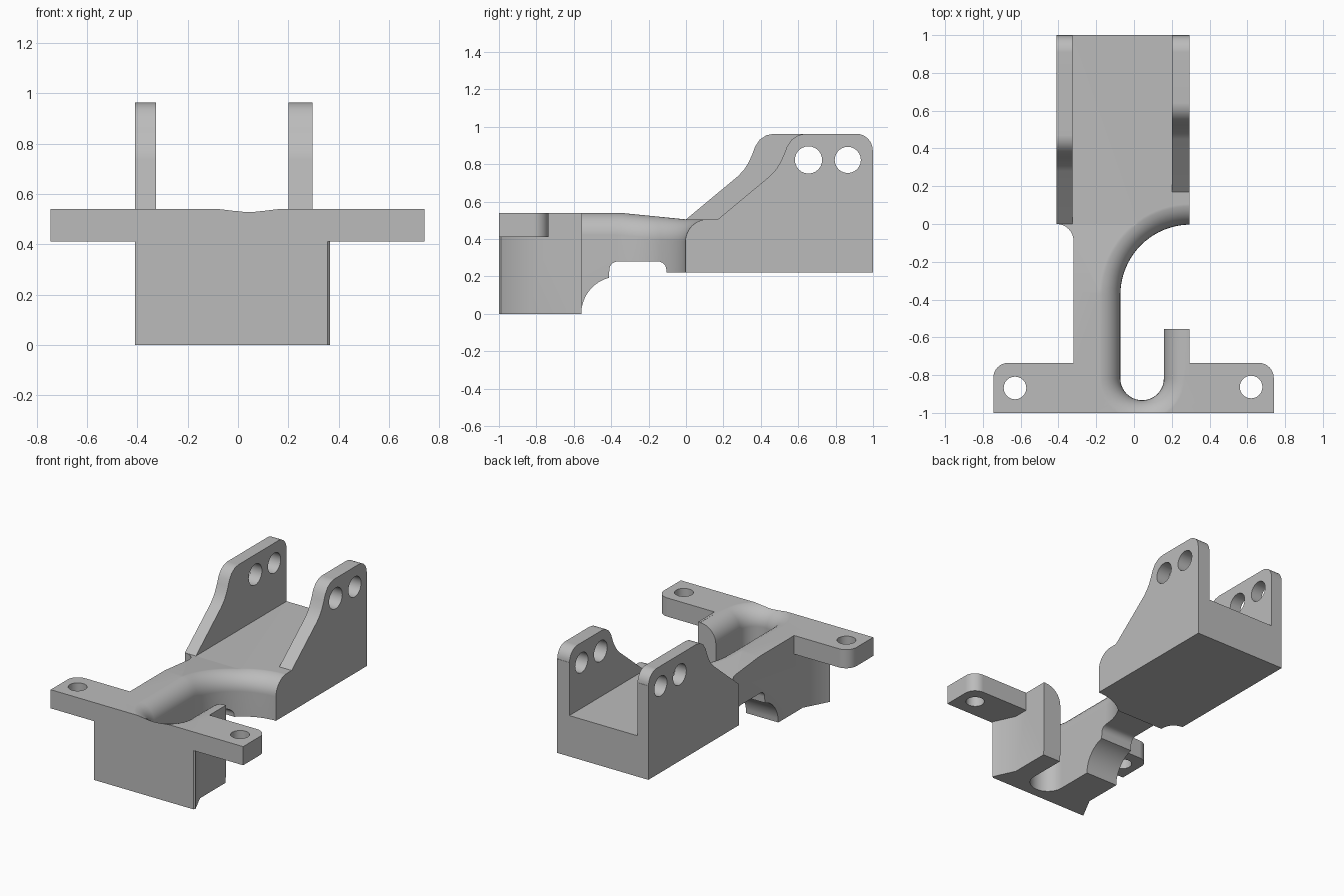
import bpy
import bmesh
from math import cos, sin, radians

if "Cube" in bpy.data.objects:
    bpy.data.objects.remove(bpy.data.objects["Cube"], do_unlink=True)

FLOOR, TOP, FILLET = 0.505, 0.54, 0.12


def arc(cx, cy, r, start, end, n=12):
    steps = [radians(start + (end - start) * i / n) for i in range(n + 1)]
    return [(cx + r * cos(a), cy + r * sin(a)) for a in steps]


def loft(name, rings):
    """Closed solid through a stack of matching rings."""
    bm = bmesh.new()
    loops = [[bm.verts.new(p) for p in ring] for ring in rings]
    n = len(loops[0])
    for a, b in zip(loops, loops[1:]):
        for i in range(n):
            j = (i + 1) % n
            bm.faces.new((a[i], a[j], b[j], b[i]))
    caps = [bm.faces.new(loops[0]), bm.faces.new(loops[-1])]
    bmesh.ops.triangulate(bm, faces=[f for f in bm.faces if f not in caps])
    bmesh.ops.dissolve_limit(bm, angle_limit=0.001, verts=bm.verts, edges=bm.edges)
    bmesh.ops.recalc_face_normals(bm, faces=bm.faces)
    mesh = bpy.data.meshes.new(name)
    bm.to_mesh(mesh)
    bm.free()
    ob = bpy.data.objects.new(name, mesh)
    bpy.context.collection.objects.link(ob)
    return ob


def plan_solid(name, pts, z0, z1):
    return loft(name, [[(x, y, z) for x, y in pts] for z in (z0, z1)])


def side_solid(name, pts, x0, x1):
    return loft(name, [[(x, y, z) for y, z in pts] for x in (x0, x1)])


def combine(target, tool, operation):
    mod = target.modifiers.new("combine", "BOOLEAN")
    mod.operation, mod.solver, mod.object = operation, "EXACT", tool
    tool.hide_render = True
    bpy.context.view_layer.objects.active = target
    bpy.ops.object.modifier_apply(modifier=mod.name)
    bpy.data.objects.remove(tool, do_unlink=True)


# Body: side outline with scooped underside, trimmed by the plan outline
side = [(-1, 0), (-0.56, 0)]
side += arc(-0.36, 0, 0.2, 172, 105)
side += arc(-0.365, 0.235, 0.045, 180, 90, 6)
side += arc(-0.15, 0.235, 0.045, 90, 0, 6)
side += [(-0.105, 0.22), (1, 0.22), (1, FLOOR), (0, FLOOR), (-0.35, TOP), (-1, TOP)]
bracket = side_solid("bracket", side, -0.6, 0.6)

plan = [(-0.41, -1), (0.355, -1), (0.365, -0.99), (0.295, -0.84), (0.295, -0.555),
        (0.1, -0.555), (0.1, -0.28), (0.295, -0.28), (0.295, 1), (-0.41, 1)]
plan += arc(-0.41, -0.09, 0.09, 90, 0, 8)
plan += [(-0.32, -0.83)]
combine(bracket, plan_solid("plan_trim", plan, -0.2, 0.8), "INTERSECT")

# Mounting flange with rounded rear corners
flange = [(-0.745, -1), (0.74, -1)]
flange += arc(0.66, -0.815, 0.08, 0, 90, 8)
flange += arc(-0.665, -0.815, 0.08, 90, 180, 8)
combine(bracket, plan_solid("flange", flange, 0.41, TOP), "UNION")


# Upright side walls, the left one set further back
def wall(name, x0, x1, shift):
    pts = [(1, 0.4), (1, 0.875)] + arc(0.91, 0.875, 0.088, 0, 90, 8)
    front = [(0.47, 0.963), (0.43, 0.955), (0.395, 0.932), (0.37, 0.895),
             (0.355, 0.855), (0.335, 0.81), (0.312, 0.773), (0.28, 0.738),
             (0, FLOOR), (0, 0.4)]
    pts += [(y + shift, z) for y, z in front]
    return side_solid(name, pts, x0, x1)


combine(bracket, wall("right_wall", -0.41, -0.325, 0.0), "UNION")
combine(bracket, wall("left_wall", 0.2, 0.295, 0.17), "UNION")


# Slot with a flared rim that leaves a rounded upper edge
def top_height(y):
    return TOP + (FLOOR - TOP) * min(max((y + 0.35) / 0.35, 0), 1)


path = [((0.158, -0.3), (1, 0))]
for cx, cy, r, a0, a1 in ((0.043, -0.818, 0.115, 0, -180), (0.3, -0.375, 0.372, 180, 90)):
    path += list(zip(arc(cx, cy, r, a0, a1, 20), arc(0, 0, 1, a0, a1, 20)))
path += [((0.6, -0.003), (0, 1)), ((0.6, -0.3), (0, 0))]


def slot_ring(offset, drop=None, z=None):
    ring = []
    for (x, y), (nx, ny) in path:
        py = y + ny * offset
        ring.append((x + nx * offset, py, top_height(py) - drop if z is None else z))
    return ring


rings = [slot_ring(0, z=-0.1)]
for i in range(9):
    a = radians(90 * i / 8)
    rings.append(slot_ring(FILLET * (1 - cos(a)), FILLET * (1 - sin(a)) - 0.001))
rings.append(slot_ring(FILLET, z=0.7))
combine(bracket, loft("slot_cutter", rings), "DIFFERENCE")

# Bolt holes in the flange and pin holes through both walls
for x, y in ((-0.63, -0.868), (0.62, -0.863)):
    combine(bracket, plan_solid("bolt_hole", arc(x, y, 0.06, 0, 345, 23), 0.3, 0.7), "DIFFERENCE")
for y, r in ((0.655, 0.073), (0.865, 0.07)):
    combine(bracket, side_solid("pin_hole", arc(y, 0.823, r, 0, 345, 23), -0.6, 0.6), "DIFFERENCE")

# Single grey metal finish
grey = bpy.data.materials.new("grey_metal")
grey.use_nodes = True
colour = (0.5, 0.5, 0.5, 1)
grey.diffuse_color = colour
grey.node_tree.nodes["Principled BSDF"].inputs["Base Color"].default_value = colour
bracket.data.materials.clear()
bracket.data.materials.append(grey)
for face in bracket.data.polygons:
    face.material_index = 0

# Smooth curves with crisp edges
bpy.context.view_layer.objects.active = bracket
bracket.select_set(True)
bpy.ops.object.shade_smooth_by_angle(angle=radians(28))
weighted = bracket.modifiers.new("even_normals", "WEIGHTED_NORMAL")
weighted.keep_sharp = True
